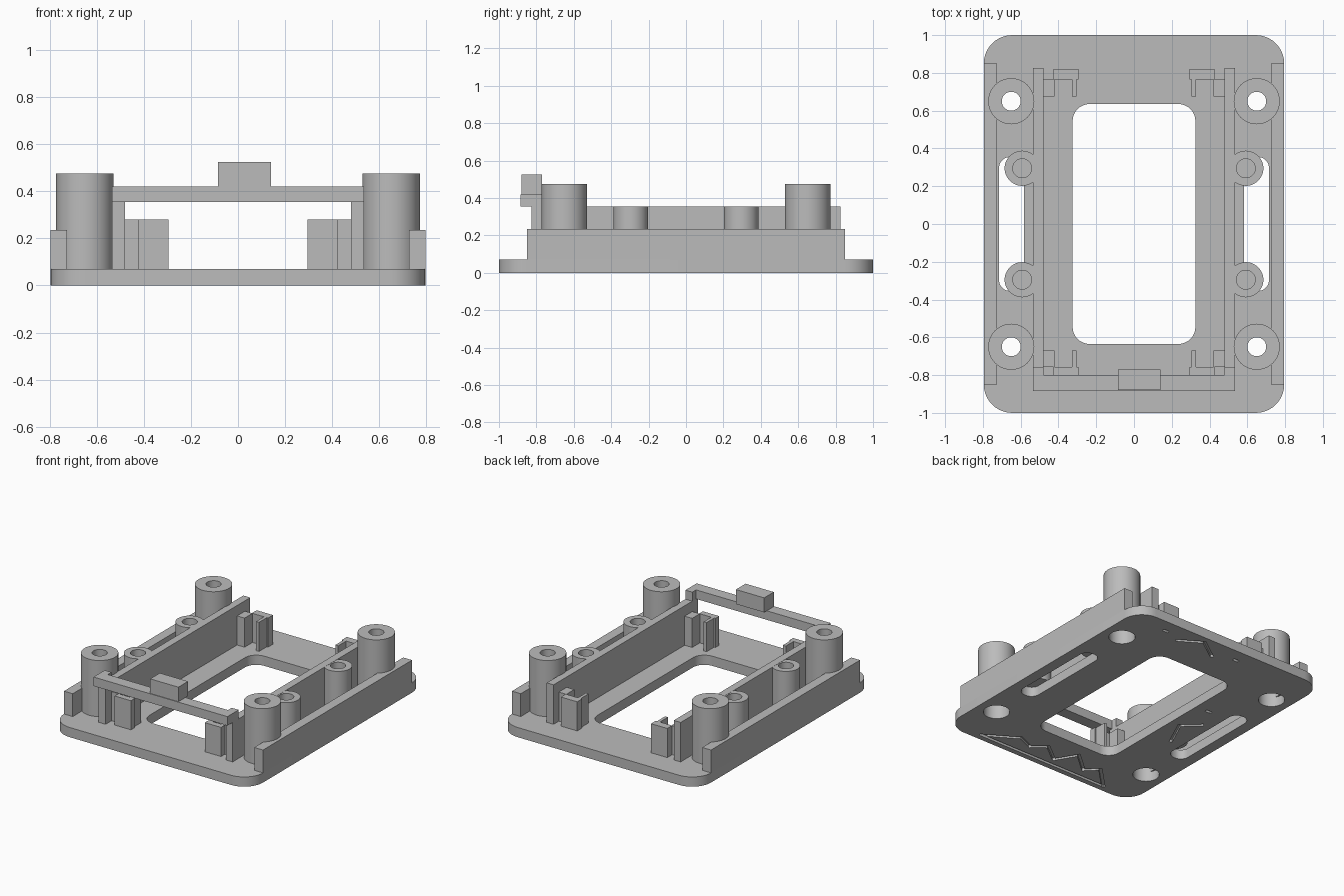
import bpy, bmesh, math

if "Cube" in bpy.data.objects:
    bpy.data.objects.remove(bpy.data.objects["Cube"])

grey = bpy.data.materials.new("plain grey")
grey.diffuse_color = (0.5, 0.5, 0.5, 1)
grey.use_nodes = True
grey.node_tree.nodes["Principled BSDF"].inputs["Base Color"].default_value = grey.diffuse_color


def prism(name, outline, z0, z1):
    """Extrude a counter-clockwise XY outline from z0 to z1."""
    bm = bmesh.new()
    face = bm.faces.new([bm.verts.new((x, y, z0)) for x, y in outline])
    ext = bmesh.ops.extrude_face_region(bm, geom=[face])
    for v in ext["geom"]:
        if isinstance(v, bmesh.types.BMVert):
            v.co.z = z1
    bmesh.ops.recalc_face_normals(bm, faces=bm.faces[:])
    mesh = bpy.data.meshes.new(name)
    bm.to_mesh(mesh)
    bm.free()
    mesh.materials.append(grey)
    ob = bpy.data.objects.new(name, mesh)
    bpy.context.collection.objects.link(ob)
    return ob


def box(name, x0, x1, y0, y1, z0, z1):
    x0, x1 = sorted((x0, x1))
    return prism(name, [(x0, y0), (x1, y0), (x1, y1), (x0, y1)], z0, z1)


def rounded(name, x0, x1, y0, y1, r, z0, z1, n=10):
    x0, x1 = sorted((x0, x1))
    pts = []
    for i, (cx, cy) in enumerate([(x1 - r, y1 - r), (x0 + r, y1 - r),
                                  (x0 + r, y0 + r), (x1 - r, y0 + r)]):
        for k in range(n + 1):
            a = math.pi / 2 * (i + k / n)
            pts.append((cx + r * math.cos(a), cy + r * math.sin(a)))
    return prism(name, pts, z0, z1)


def cylinder(name, x, y, r, z0, z1, n=48):
    return prism(name, [(x + r * math.cos(2 * math.pi * k / n),
                         y + r * math.sin(2 * math.pi * k / n)) for k in range(n)], z0, z1)


def groove(a, b, w=0.011):
    """Thin cutter strip between two points on the underside."""
    dx, dy = b[0] - a[0], b[1] - a[1]
    l = math.hypot(dx, dy)
    ux, uy = dx / l * w, dy / l * w
    return prism("groove_cutter", [
        (a[0] - ux + uy, a[1] - uy - ux), (b[0] + ux + uy, b[1] + uy - ux),
        (b[0] + ux - uy, b[1] + uy + ux), (a[0] - ux - uy, a[1] - uy + ux)], -0.05, 0.02)


def cut(ob, cutters):
    for c in cutters:
        m = ob.modifiers.new("cut", 'BOOLEAN')
        m.operation, m.solver, m.object = 'DIFFERENCE', 'EXACT', c
        bpy.context.view_layer.objects.active = ob
        bpy.ops.object.modifier_apply(modifier=m.name)
        bpy.data.objects.remove(c)


T = 0.07  # plate thickness

# Base plate with central window, side slots and screw holes
plate = rounded("base_plate", -0.795, 0.795, -1, 1, 0.15, 0, T)
cutters = [rounded("window_cutter", -0.325, 0.325, -0.635, 0.635, 0.09, -0.1, 0.2)]
for s in (1, -1):
    cutters.append(rounded("slot_cutter", s * 0.583, s * 0.715, -0.355, 0.355, 0.06, -0.1, 0.2))
    for y in (-0.65, 0.65):
        cutters.append(cylinder("hole_cutter", s * 0.65, y, 0.088, -0.1, 0.2))

# Zigzag grooves on the underside
ridge = [(0.53, -0.95), (0.30, -0.81), (0.18, -0.86), (0.085, -0.785), (-0.05, -0.89),
         (-0.14, -0.74), (-0.29, -0.87), (-0.37, -0.79), (-0.53, -0.95), (0.53, -0.95)]
back_bend = [(0.34, 0.855), (0.185, 0.95), (0.03, 0.84)]
side_bend = [(-0.51, 0.095), (-0.40, -0.005), (-0.49, -0.20)]
for path in (ridge, back_bend, side_bend):
    cutters += [groove(a, b) for a, b in zip(path, path[1:])]
for x, y in ((0.48, 0.90), (-0.13, 0.90), (-0.43, 0.26)):
    cutters.append(groove((x - 0.012, y), (x + 0.012, y)))
cut(plate, cutters)

for s, side in ((1, "right"), (-1, "left")):
    # Outer rail and inner wall
    box(side + "_outer_rail", s * 0.725, s * 0.795, -0.85, 0.85, T, 0.235)
    box(side + "_inner_wall", s * 0.48, s * 0.535, -0.825, 0.825, T, 0.355)
    for f, end in ((-1, "front"), (1, "back")):
        # Tall corner post, hollow with a narrower screw hole on top
        post = cylinder(f"{side}_{end}_post", s * 0.65, f * 0.65, 0.122, T, 0.475)
        cut(post, [cylinder("bore", s * 0.65, f * 0.65, 0.088, -0.1, 0.3),
                   cylinder("bore", s * 0.65, f * 0.65, 0.05, 0.25, 0.6)])
        # Short boss with blind hole
        boss = cylinder(f"{side}_{end}_boss", s * 0.592, f * 0.295, 0.093, T, 0.354)
        cut(boss, [cylinder("bore", s * 0.592, f * 0.295, 0.05, 0.12, 0.5)])
        # Corner clip: end plate, block against the wall, thin rib
        ys = (-0.80, -0.757, -0.67) if f < 0 else (0.82, 0.765, 0.675)
        y0, y1 = sorted(ys[:2])
        box(f"{side}_{end}_clip_plate", s * 0.295, s * 0.425, y0, y1, T, 0.28)
        y0, y1 = sorted(ys[1:])
        box(f"{side}_{end}_clip_block", s * 0.42, s * 0.48, y0, y1, T, 0.28)
        box(f"{side}_{end}_clip_rib", s * 0.305, s * 0.328, y0, y1, T, 0.28)

# Raised front bar with short return arms, and its tab
prism("front_bar", [(-0.535, -0.885), (0.535, -0.885), (0.535, -0.757), (0.48, -0.757),
                    (0.48, -0.80), (-0.48, -0.80), (-0.48, -0.757), (-0.535, -0.757)],
      0.355, 0.42)
box("bar_tab", -0.085, 0.14, -0.88, -0.77, 0.42, 0.525)

# Smooth the curved sides, keep edges crisp
for ob in bpy.context.scene.objects:
    ob.select_set(True)
    bpy.context.view_layer.objects.active = ob
bpy.ops.object.shade_smooth_by_angle(angle=math.radians(30))
